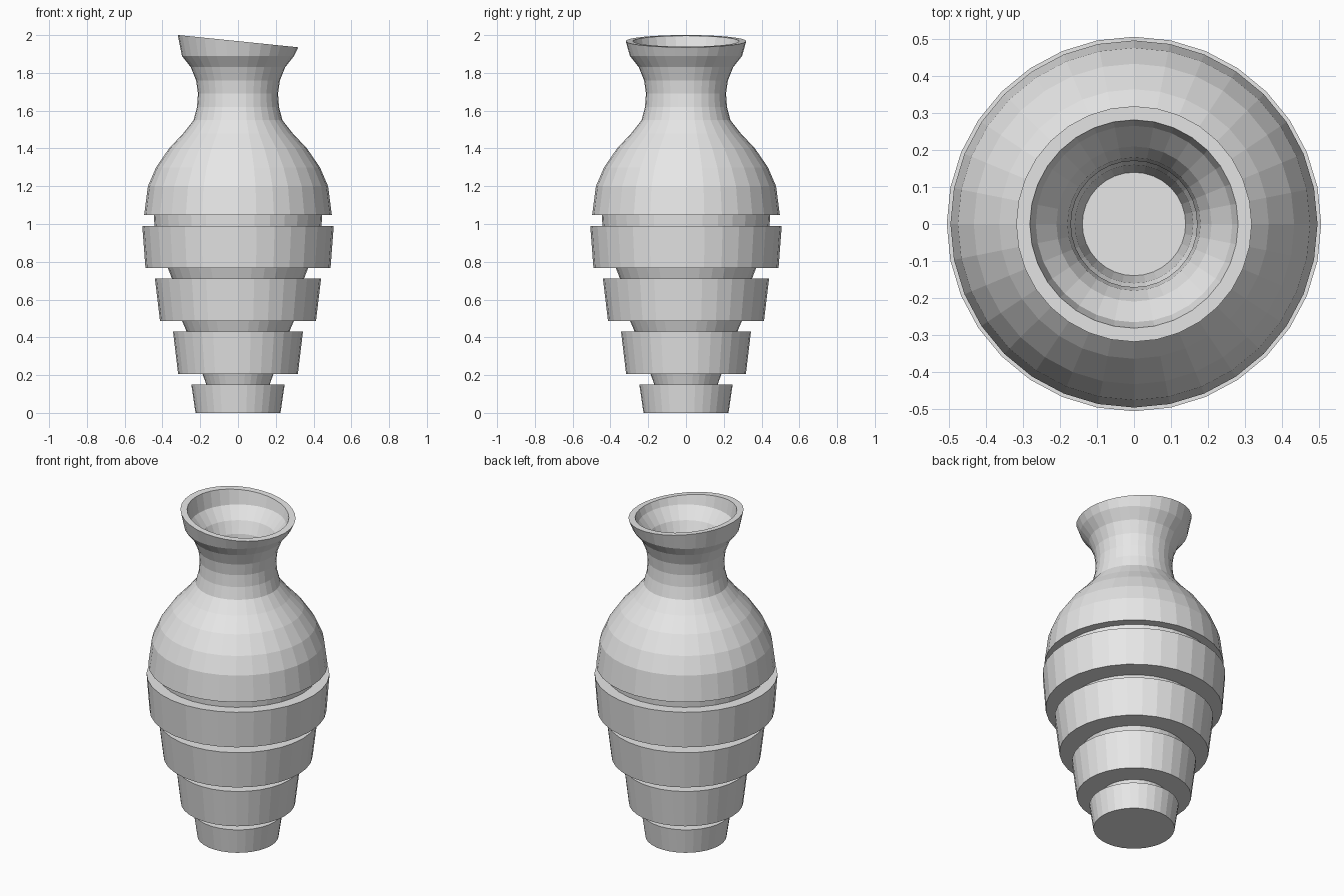
import bpy, bmesh, math

SIDES = 32
RIM_SLOPE = 0.102   # the lip leans down towards +x

clay = bpy.data.materials.new("grey clay")
clay.diffuse_color = (0.8, 0.8, 0.8, 1)

# Outer wall: foot, then tapered bands separated by recessed grooves
outer = [(0.225, 0.0), (0.247, 0.15), (0.168, 0.15), (0.187, 0.205)]
outer += [(0.317, 0.205), (0.344, 0.43), (0.272, 0.43), (0.296, 0.487)]
outer += [(0.413, 0.487), (0.44, 0.712), (0.35, 0.712), (0.372, 0.768)]
outer += [(0.49, 0.768), (0.507, 0.99), (0.442, 0.99), (0.446, 1.047)]
# Shoulder, neck and flared lip
outer += [(0.497, 1.047), (0.477, 1.2), (0.434, 1.3), (0.365, 1.4),
          (0.29, 1.48), (0.235, 1.55), (0.217, 1.62), (0.212, 1.69),
          (0.222, 1.76), (0.25, 1.83), (0.297, 1.89), (0.319, 1.968)]
# Inner wall, from the lip down to the floor
inner = [(0.282, 1.968), (0.266, 1.9), (0.21, 1.83), (0.18, 1.76),
         (0.171, 1.69), (0.177, 1.62), (0.197, 1.55), (0.25, 1.48),
         (0.325, 1.4), (0.39, 1.3), (0.43, 1.2), (0.435, 1.1),
         (0.41, 1.02), (0.32, 0.74), (0.245, 0.46), (0.175, 0.24),
         (0.16, 0.2), (0.14, 0.04)]


def lathe(name, profile):
    bm = bmesh.new()
    rings = []
    for r, z in profile:
        ring = []
        for i in range(SIDES):
            a = 2 * math.pi * i / SIDES
            x = r * math.cos(a)
            dz = -RIM_SLOPE * x if z > 1.95 else 0
            ring.append(bm.verts.new((x, r * math.sin(a), z + dz)))
        rings.append(ring)
    for lo, hi in zip(rings, rings[1:]):
        for i in range(SIDES):
            j = (i + 1) % SIDES
            bm.faces.new((lo[i], lo[j], hi[j], hi[i]))
    bm.faces.new(rings[0][::-1])   # underside
    bm.faces.new(rings[-1])        # inside floor
    bmesh.ops.recalc_face_normals(bm, faces=bm.faces)
    mesh = bpy.data.meshes.new(name)
    bm.to_mesh(mesh)
    bm.free()
    mesh.materials.append(clay)
    obj = bpy.data.objects.new(name, mesh)
    bpy.context.collection.objects.link(obj)
    return obj


lathe("banded_vase", outer + inner)
